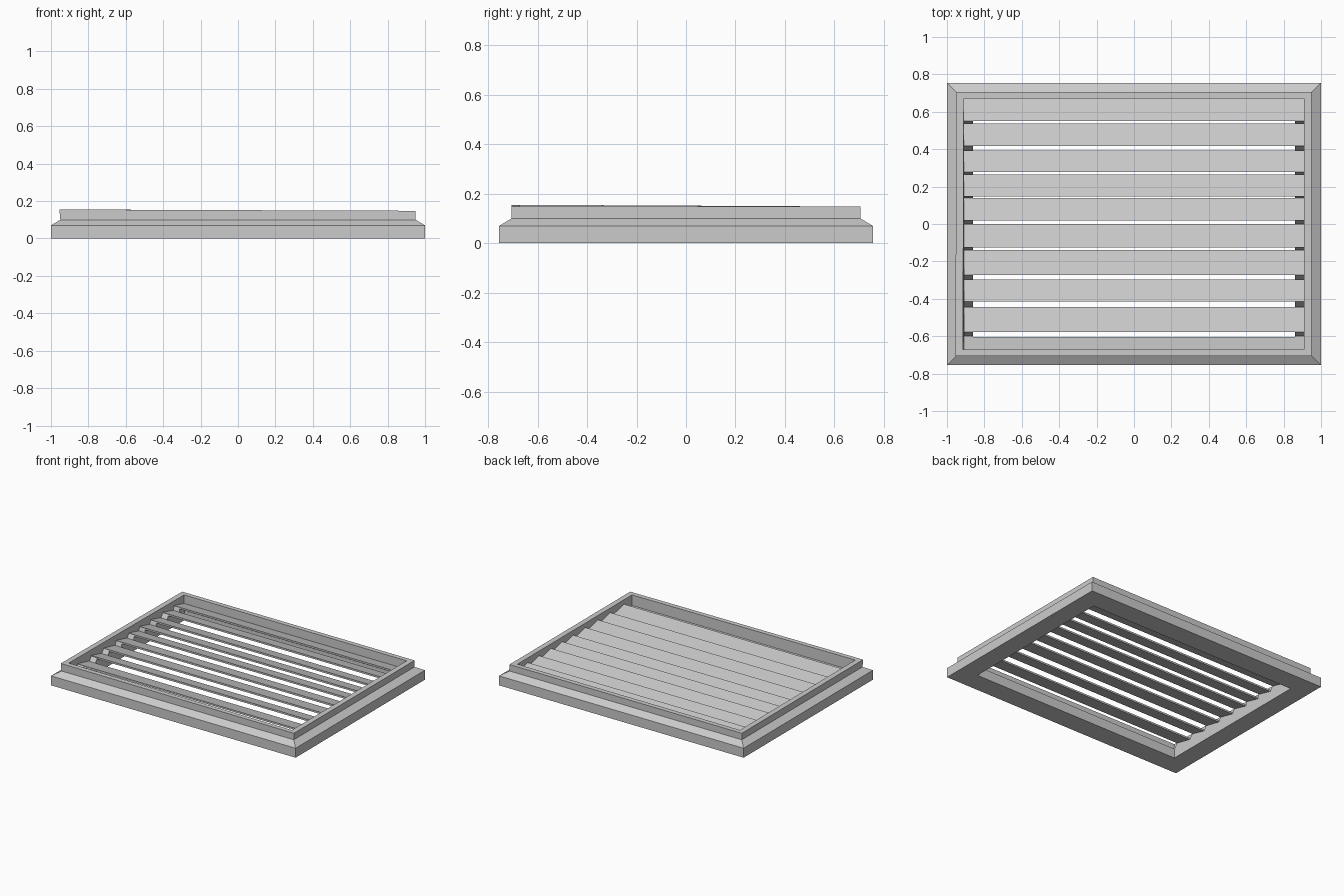
import bpy

if "Cube" in bpy.data.objects:
    bpy.data.objects.remove(bpy.data.objects["Cube"])


def make_object(name, verts, faces):
    mesh = bpy.data.meshes.new(name)
    mesh.from_pydata(verts, [], faces)
    mesh.validate()
    obj = bpy.data.objects.new(name, mesh)
    bpy.context.collection.objects.link(obj)
    return obj


def prism(name, profile, x0, x1):
    """Extrude a (y, z) outline between two x positions."""
    n = len(profile)
    verts = [(x, y, z) for x in (x0, x1) for y, z in profile]
    faces = [tuple(range(n))[::-1], tuple(range(n, 2 * n))]
    faces += [(i, (i + 1) % n, n + (i + 1) % n, n + i) for i in range(n)]
    return make_object(name, verts, faces)


# Mitred frame: section points are (half width, half depth, height)
section = [(1.0, .755, 0), (1.0, .755, .07), (.95, .705, .10), (.95, .705, .148),
           (.91, .67, .148), (.91, .67, .07), (.86, .605, .07), (.86, .605, 0)]
corners = [(-1, -1), (1, -1), (1, 1), (-1, 1)]
verts = []
for sx, sy in corners:
    for hx, hy, z in section:
        # the front left corner of the rim is slightly warped upwards
        lift = .007 if (sx, sy) == (-1, -1) and z > .14 else 0
        verts.append((sx * hx - lift * .7, sy * hy, z + lift))
n = len(section)
faces = []
for c in range(4):
    d = (c + 1) % 4
    for i in range(n):
        j = (i + 1) % n
        faces.append((c * n + i, d * n + i, d * n + j, c * n + j))
make_object("vent_frame", verts, faces)

# Louvre slats, high at the front and low at the back, unevenly spaced
HIGH, LOW, THICK, LEDGE = .115, .085, .013, .07
spans = [(-.577, -.445), (-.415, -.297), (-.273, -.14), (-.125, 0), (.02, .138),
         (.147, .265), (.277, .393), (.418, .538), (.55, .67)]
previous_back = -.60
for k, (front, back) in enumerate(spans, 1):
    prism(f"slat_{k}", [(front, HIGH - THICK), (back, LOW - THICK),
                        (back, LOW), (front, HIGH)], -.91, .91)
    # Sloped end supports sitting on the ledge under each slat
    for side, label in ((-1, "left"), (1, "right")):
        xs = sorted((side * .86, side * .909))
        prism(f"slat_support_{label}_{k}",
              [(previous_back, LEDGE), (back, LEDGE),
               (back, LOW - .005), (front, HIGH - .005)], *xs)
    previous_back = back

# Consistent outward normals
import bmesh
for obj in bpy.context.collection.objects:
    bm = bmesh.new()
    bm.from_mesh(obj.data)
    bmesh.ops.recalc_face_normals(bm, faces=bm.faces)
    bm.to_mesh(obj.data)
    bm.free()
